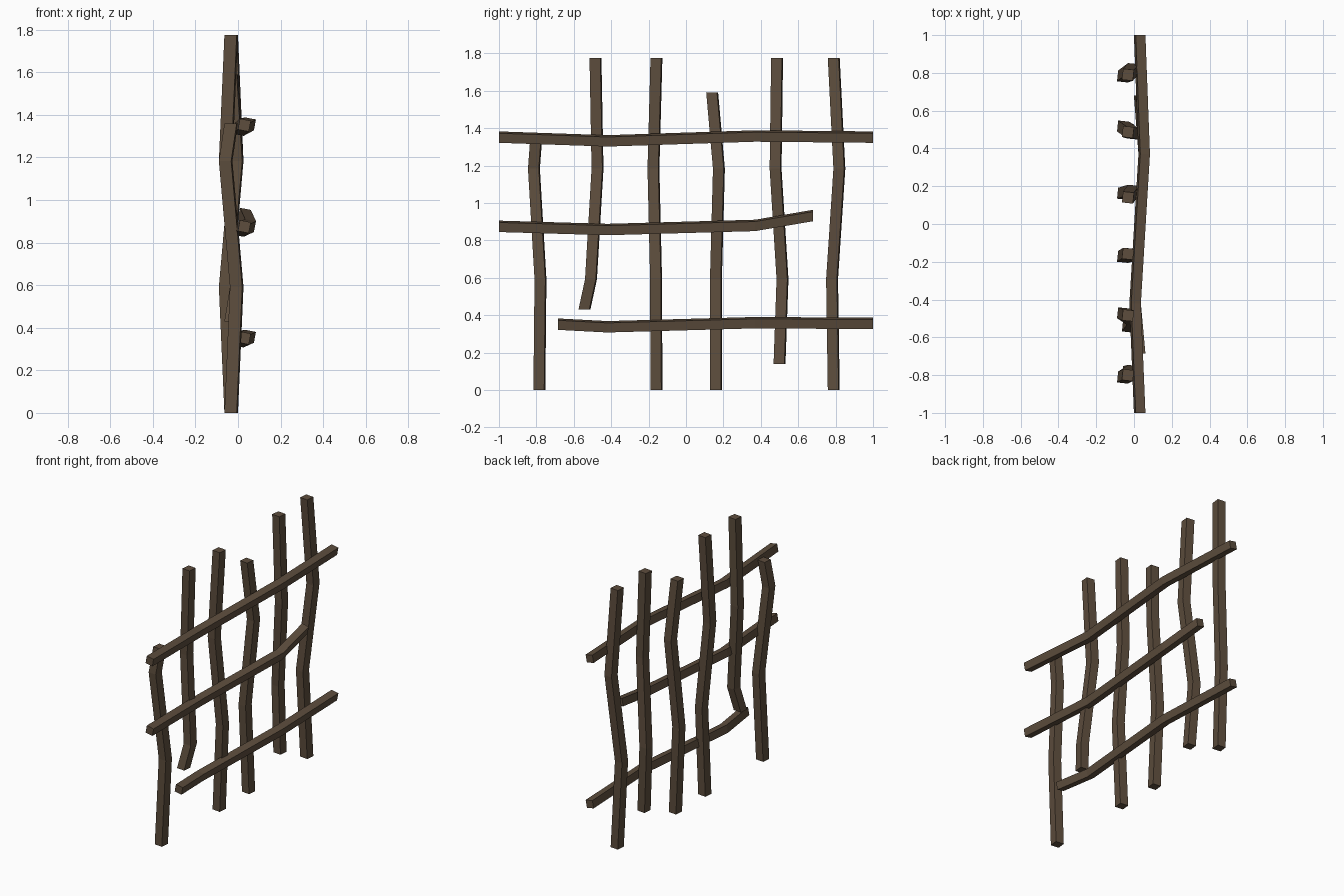
import bpy, bmesh, math

if "Cube" in bpy.data.objects:
    bpy.data.objects.remove(bpy.data.objects["Cube"])

# one weathered brown for all the wood
wood = bpy.data.materials.new("dark_brown_wood")
wood.diffuse_color = (0.11, 0.075, 0.047, 1)
wood.use_nodes = True
wood.node_tree.nodes["Principled BSDF"].inputs["Base Color"].default_value = wood.diffuse_color


def beam(name, path, size, twist, place):
    """Four-sided crooked beam; path holds (along, a, b), place maps to xyz."""
    bm = bmesh.new()
    rings = []
    for t, a, b in path:
        ring = []
        for k in range(4):
            ang = math.radians(45 + 90 * k + twist)
            r = size / math.sqrt(2)
            ring.append(bm.verts.new(place(t, a + r * math.cos(ang), b + r * math.sin(ang))))
        rings.append(ring)
    for lo, hi in zip(rings, rings[1:]):
        for k in range(4):
            j = (k + 1) % 4
            bm.faces.new((lo[k], lo[j], hi[j], hi[k]))
    bm.faces.new(rings[0])
    bm.faces.new(rings[-1])
    bmesh.ops.recalc_face_normals(bm, faces=bm.faces)
    mesh = bpy.data.meshes.new(name)
    bm.to_mesh(mesh)
    bm.free()
    mesh.materials.append(wood)
    bpy.context.collection.objects.link(bpy.data.objects.new(name, mesh))


# upright posts: bottom z, top z, y at bottom / lower kink / upper kink / top, bow direction
posts = [
    (0.00, 1.36, (-0.784, -0.778, -0.813, -0.800), 1),
    (0.43, 1.775, (-0.543, -0.508, -0.473, -0.484), 1),
    (0.00, 1.775, (-0.158, -0.160, -0.174, -0.158), 1),
    (0.00, 1.59, (0.160, 0.160, 0.176, 0.140), -1),
    (0.14, 1.775, (0.500, 0.516, 0.479, 0.487), -1),
    (0.00, 1.775, (0.790, 0.781, 0.820, 0.790), -1),
]
for i, (z0, z1, ys, bow) in enumerate(posts):
    xs = (-0.032, -0.032 + 0.026 * bow, -0.032 - 0.026 * bow, -0.032)
    path = list(zip((z0, 0.592, 1.183, z1), xs, ys))
    beam(f"post_{i + 1}", path, 0.058, -6, lambda t, a, b: (a, b, t))

# cross rails: start y, end y, z at start / kinks / end
rails = [
    ("bottom_rail", -0.685, 1.0, (0.352, 0.338, 0.360, 0.356)),
    ("middle_rail", -1.0, 0.68, (0.875, 0.858, 0.880, 0.933)),
    ("top_rail", -1.0, 1.0, (1.352, 1.332, 1.358, 1.352)),
]
for name, y0, y1, zs in rails:
    path = list(zip((y0, -0.42, 0.37, y1), (0.03, 0.006, 0.054, 0.03), zs))
    beam(name, path, 0.052, -11, lambda t, a, b: (a, t, b))
